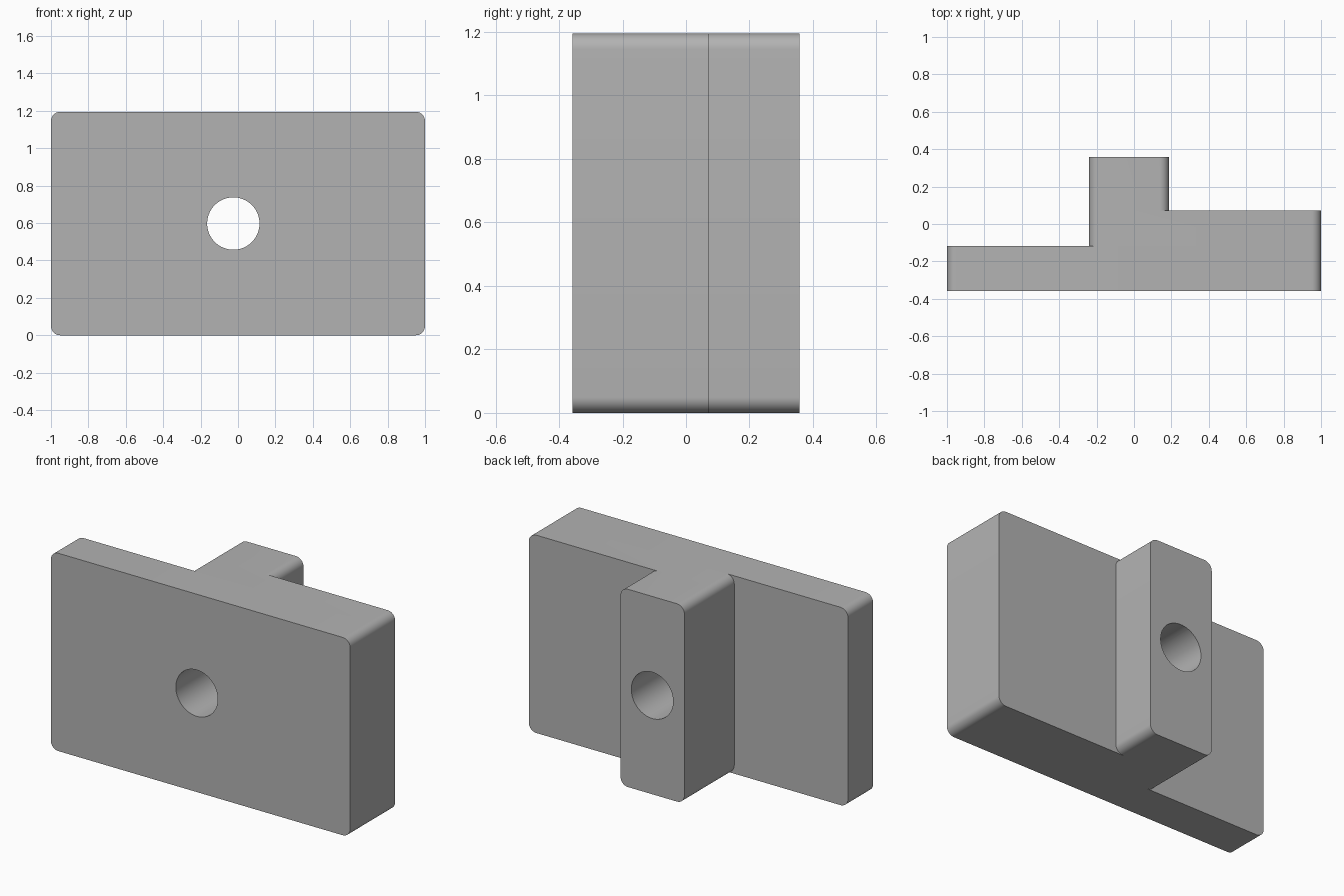
import bpy, bmesh, math

if "Cube" in bpy.data.objects:
    bpy.data.objects.remove(bpy.data.objects["Cube"])

HEIGHT, RADIUS = 1.195, 0.05
FRONT = -0.358
HOLE_X, HOLE_R = -0.025, 0.14

grey = bpy.data.materials.new("plain grey")
grey.diffuse_color = (0.45, 0.45, 0.45, 1)
grey.use_nodes = True
grey.node_tree.nodes["Principled BSDF"].inputs["Base Color"].default_value = grey.diffuse_color


def rounded_rect(x0, x1, z0, z1, r, steps=10):
    """Outline in the xz plane with four rounded corners."""
    corners = [(x1 - r, z1 - r, 0), (x0 + r, z1 - r, 90),
               (x0 + r, z0 + r, 180), (x1 - r, z0 + r, 270)]
    return [(cx + r * math.cos(math.radians(a + 90 * i / steps)),
             cz + r * math.sin(math.radians(a + 90 * i / steps)))
            for cx, cz, a in corners for i in range(steps + 1)]


def prism(name, outline, y0, y1):
    """Solid made by extruding an xz outline along y."""
    bm = bmesh.new()
    face = bm.faces.new([bm.verts.new((x, y0, z)) for x, z in outline])
    out = bmesh.ops.extrude_face_region(bm, geom=[face])
    verts = [v for v in out["geom"] if isinstance(v, bmesh.types.BMVert)]
    bmesh.ops.translate(bm, vec=(0, y1 - y0, 0), verts=verts)
    bmesh.ops.recalc_face_normals(bm, faces=bm.faces)
    mesh = bpy.data.meshes.new(name)
    bm.to_mesh(mesh)
    bm.free()
    mesh.materials.append(grey)
    obj = bpy.data.objects.new(name, mesh)
    bpy.context.collection.objects.link(obj)
    return obj


def combine(target, other, operation):
    """Apply a boolean and discard the second solid."""
    bpy.context.view_layer.objects.active = target
    mod = target.modifiers.new(operation, 'BOOLEAN')
    mod.operation, mod.solver, mod.object = operation, 'EXACT', other
    bpy.ops.object.modifier_apply(modifier=mod.name)
    bpy.data.objects.remove(other)


# Full-width front plate, thicker right side, and central rear rib
block = prism("stepped_block", rounded_rect(-1, 1, 0, HEIGHT, RADIUS), FRONT, -0.118)
for name, x0, x1, y0, y1 in [("thick_side", -0.24, 1, -0.118, 0.072),
                             ("rear_rib", -0.24, 0.187, 0.072, 0.358)]:
    layer = prism(name, rounded_rect(x0, x1, 0, HEIGHT, RADIUS), y0, y1)
    combine(block, layer, 'UNION')

# Round hole from front to back
circle = [(HOLE_X + HOLE_R * math.cos(math.tau * i / 64),
           HEIGHT / 2 + HOLE_R * math.sin(math.tau * i / 64)) for i in range(64)]
combine(block, prism("hole_cutter", circle, -0.6, 0.6), 'DIFFERENCE')

# Smooth the rounded corners and hole, keep the other edges crisp
bpy.ops.object.select_all(action='DESELECT')
block.select_set(True)
bpy.context.view_layer.objects.active = block
bpy.ops.object.shade_smooth_by_angle(angle=math.radians(30))
